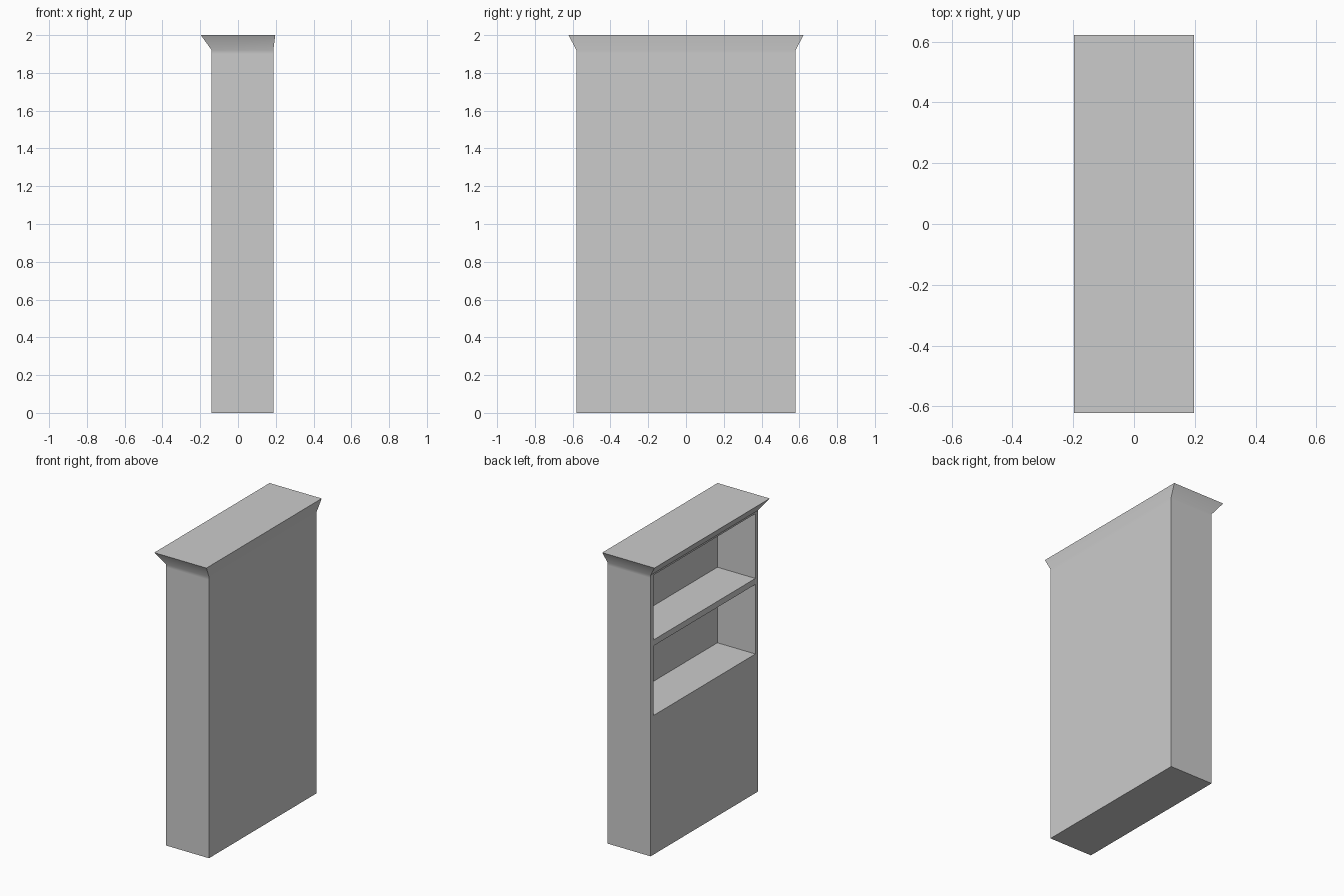
import bpy, bmesh

if "Cube" in bpy.data.objects:
    bpy.data.objects.remove(bpy.data.objects["Cube"])

BACK, FRONT, HALF_W = 0.187, -0.139, 0.58   # shelves open towards -x


def make_object(name, bm):
    bmesh.ops.recalc_face_normals(bm, faces=bm.faces)
    mesh = bpy.data.meshes.new(name)
    bm.to_mesh(mesh)
    bm.free()
    obj = bpy.data.objects.new(name, mesh)
    bpy.context.collection.objects.link(obj)
    return obj


def lofted_box(name, sections):
    """Stack rectangular sections (x0, x1, half width, z) into a closed solid."""
    bm = bmesh.new()
    rings = [[bm.verts.new((x, y, z)) for x, y in
              ((x0, -w), (x1, -w), (x1, w), (x0, w))]
             for x0, x1, w, z in sections]
    for low, high in zip(rings, rings[1:]):
        for i in range(4):
            j = (i + 1) % 4
            bm.faces.new((low[i], low[j], high[j], high[i]))
    bm.faces.new(rings[0][::-1])
    bm.faces.new(rings[-1])
    return make_object(name, bm)


# Cabinet body with flared cornice
bookcase = lofted_box("bookcase", [
    (FRONT, BACK, HALF_W, 0.0),
    (FRONT, BACK, HALF_W, 1.90),
    (FRONT, BACK, HALF_W, 1.92),
    (-0.197, 0.197, 0.622, 2.0),
])
bpy.context.view_layer.objects.active = bookcase
bookcase.select_set(True)

# Two open shelf niches
for z0, z1 in ((0.95, 1.425), (1.466, 1.908)):
    niche = lofted_box("niche_cutter", [(FRONT - 0.1, 0.148, 0.55, z) for z in (z0, z1)])
    niche.hide_render = True
    cut = bookcase.modifiers.new("niche", 'BOOLEAN')
    cut.operation = 'DIFFERENCE'
    cut.solver = 'EXACT'
    cut.object = niche
    bpy.ops.object.modifier_apply(modifier=cut.name)
    bpy.data.objects.remove(niche, do_unlink=True)

# Soft shading where the cornice flares, crisp elsewhere
bpy.ops.object.shade_smooth_by_angle()
